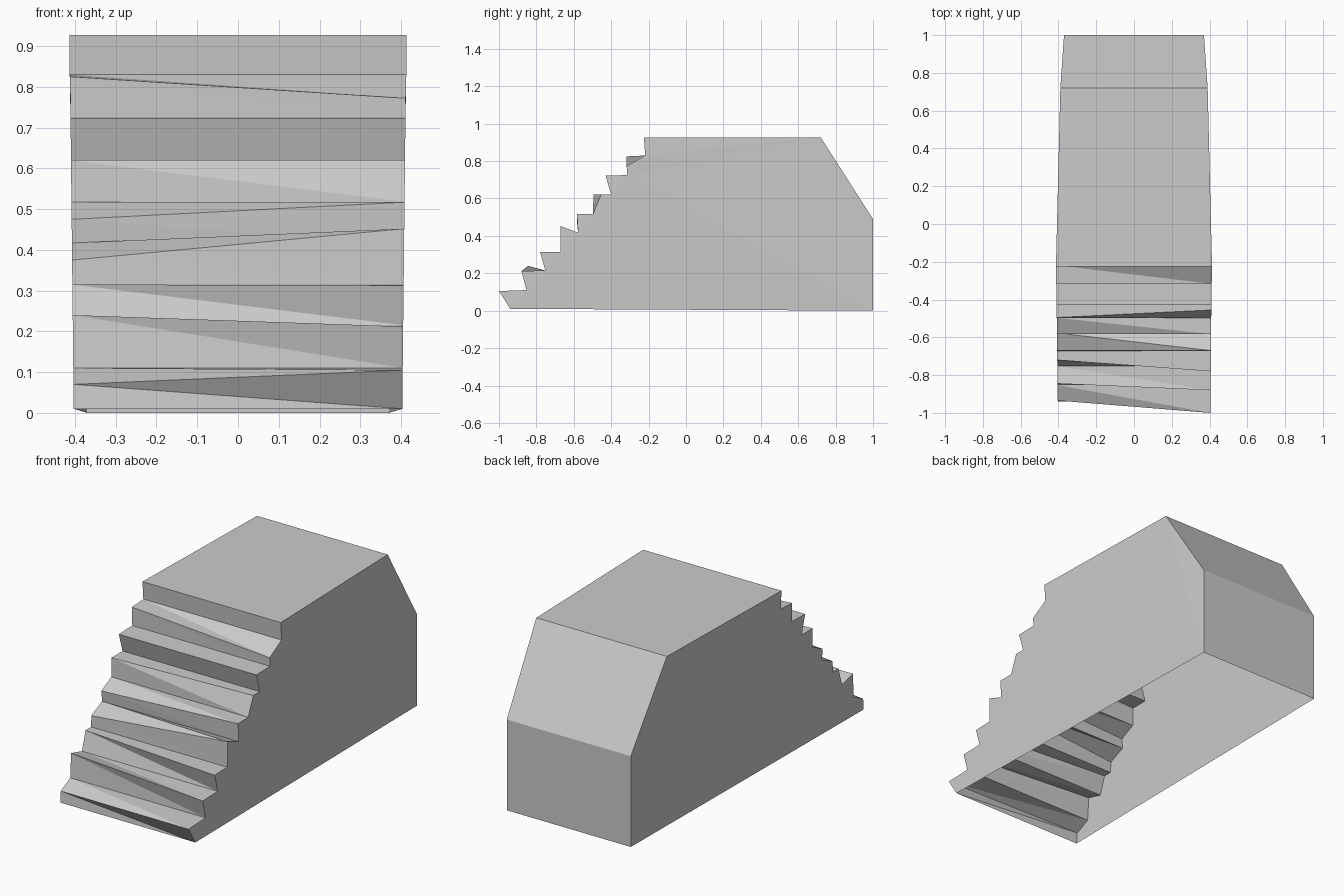
import bpy, bmesh

if "Cube" in bpy.data.objects:
    bpy.data.objects.remove(bpy.data.objects["Cube"])

# Each step: nose (y left, z left, y right, z right), then inner corner (y, z)
steps = [
    ((-0.935, 0.07, -1.00, 0.105), (-0.853, 0.11)),
    ((-0.845, 0.24, -0.88, 0.212), (-0.752, 0.215)),
    ((-0.72, 0.315, -0.78, 0.313), (-0.672, 0.315)),
    ((-0.67, 0.375, -0.67, 0.452), (-0.577, 0.417)),
    ((-0.583, 0.475, -0.583, 0.517), (-0.497, 0.518)),
    ((-0.495, 0.62, -0.455, 0.62), (-0.40, 0.62)),
    ((-0.43, 0.722, -0.43, 0.722), (-0.315, 0.725)),
    ((-0.317, 0.825, -0.317, 0.772), (-0.218, 0.83)),
]

# Paired left/right outline from the front foot, up the stairs, over the back
left, right = [(-0.94, 0.01)], [(-0.94, 0.01)]
for (yl, zl, yr, zr), inner in steps:
    left += [(yl, zl), inner]
    right += [(yr, zr), inner]
tail = [(-0.225, 0.927), (0.72, 0.927), (1.0, 0.49), (1.0, 0.0)]
left += tail
right += tail


def half_width(y, z):
    if y > 0.72:
        return 0.39 - (y - 0.72) * 0.07
    if y > -0.22:
        return 0.413 - (y + 0.22) * 0.0245
    return 0.403 + 0.011 * z


bm = bmesh.new()
lv = [bm.verts.new((-half_width(y, z), y, z)) for y, z in left]
rv = [bm.verts.new((half_width(y, z), y, z)) for y, z in right]

# Treads, risers, deck and back; twisted stair strips are split into triangles
n_stair = 2 * len(steps) + 1
for i in range(len(left) - 1):
    a, b, c, d = lv[i], rv[i], rv[i + 1], lv[i + 1]
    if i < n_stair:
        bm.faces.new((a, b, d))
        bm.faces.new((b, c, d))
    else:
        bm.faces.new((a, b, c, d))

# Side walls; the underside stays open
walls = [bm.faces.new(lv), bm.faces.new(rv[::-1])]
bmesh.ops.triangulate(bm, faces=walls)
bmesh.ops.recalc_face_normals(bm, faces=bm.faces[:])

mesh = bpy.data.meshes.new("stair_block")
bm.to_mesh(mesh)
bm.free()
obj = bpy.data.objects.new("stair_block", mesh)
bpy.context.collection.objects.link(obj)
